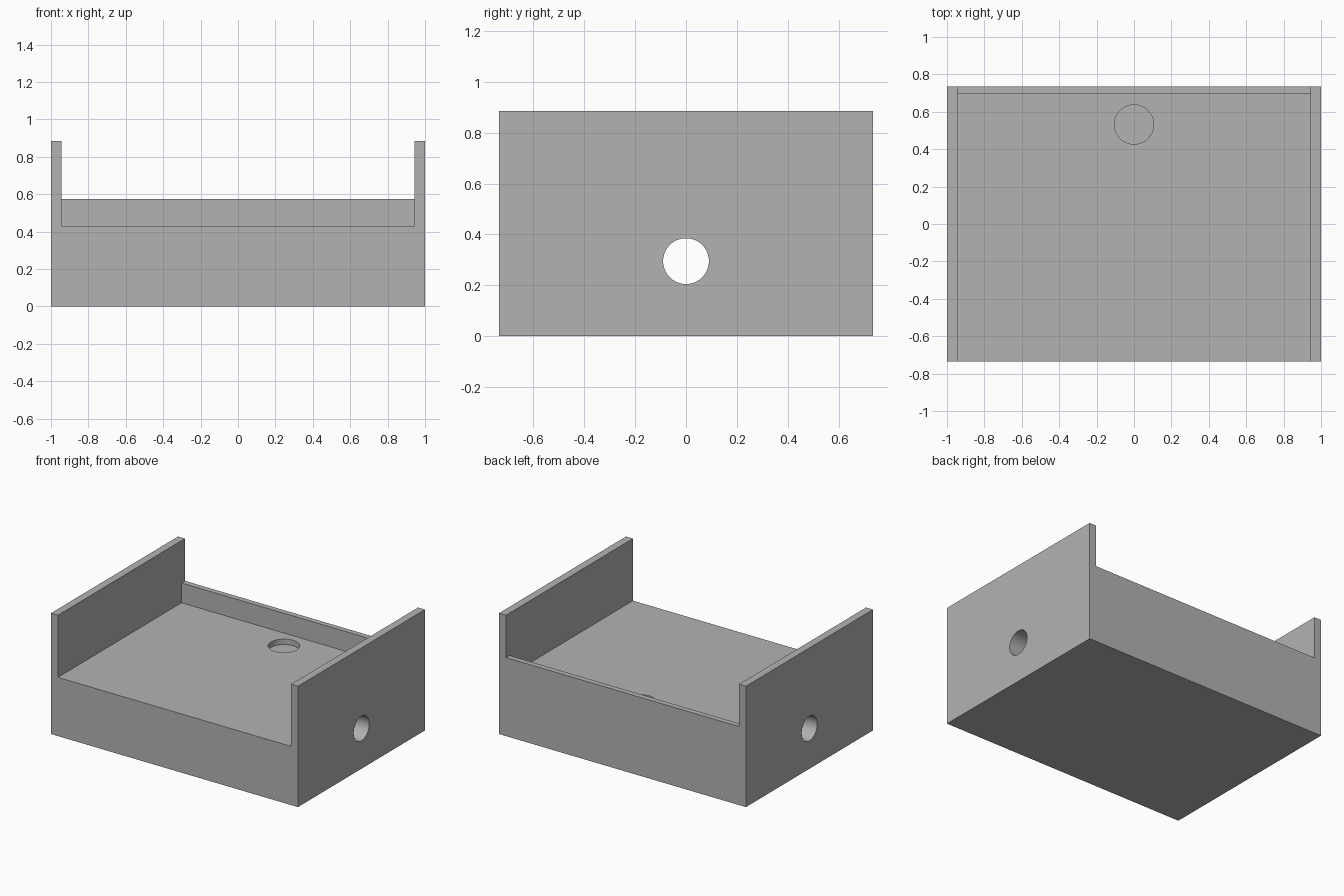
import bpy
import bmesh
import math
from mathutils import Vector

cube = bpy.data.objects.get("Cube")
if cube:
    bpy.data.objects.remove(cube, do_unlink=True)

# Overall sizes
WIDTH, DEPTH, HEIGHT = 2.0, 1.47, 0.885
INNER = 1.888            # clear width between the side walls
FLOOR, LIP = 0.43, 0.575  # heights of the bed and of the rear lip
LIP_FRONT = 0.695
BACK = DEPTH / 2

grey = bpy.data.materials.new("plain grey")
grey.use_nodes = True
colour = (0.45, 0.45, 0.45, 1)
grey.diffuse_color = colour
grey.node_tree.nodes["Principled BSDF"].inputs["Base Color"].default_value = colour


def prism_along_x(name, profile, width):
    """Extrude a (y, z) profile along x, centred on x = 0."""
    bm = bmesh.new()
    face = bm.faces.new([bm.verts.new((-width / 2, y, z)) for y, z in profile])
    swept = bmesh.ops.extrude_face_region(bm, geom=[face])["geom"]
    bmesh.ops.translate(bm, vec=Vector((width, 0, 0)),
                        verts=[v for v in swept if isinstance(v, bmesh.types.BMVert)])
    bmesh.ops.recalc_face_normals(bm, faces=bm.faces)
    mesh = bpy.data.meshes.new(name)
    bm.to_mesh(mesh)
    bm.free()
    obj = bpy.data.objects.new(name, mesh)
    bpy.context.collection.objects.link(obj)
    mesh.materials.append(grey)
    return obj


def cylinder(name, radius, length, location, rotation=(0, 0, 0)):
    bpy.ops.mesh.primitive_cylinder_add(vertices=64, radius=radius, depth=length,
                                        location=location, rotation=rotation)
    obj = bpy.context.object
    obj.name = name
    obj.data.materials.append(grey)
    return obj


# Solid block
tray = prism_along_x("tray_body", [(-BACK, 0), (BACK, 0), (BACK, HEIGHT), (-BACK, HEIGHT)], WIDTH)

# Cutters: bed opening with rear lip, side-to-side bore, shallow round recess
over = 0.2
opening = prism_along_x("bed_cutter", [
    (-BACK - over, FLOOR), (LIP_FRONT, FLOOR), (LIP_FRONT, LIP),
    (BACK + over, LIP), (BACK + over, HEIGHT + over), (-BACK - over, HEIGHT + over)], INNER)
bore = cylinder("bore_cutter", 0.09, WIDTH + over, (0, 0, 0.295), (0, math.pi / 2, 0))
recess_depth = 0.04
recess = cylinder("recess_cutter", 0.105, over, (0, 0.532, FLOOR - recess_depth + over / 2))

for cutter in (opening, bore, recess):
    mod = tray.modifiers.new(cutter.name, "BOOLEAN")
    mod.operation = "DIFFERENCE"
    mod.solver = "EXACT"
    mod.object = cutter
    bpy.context.view_layer.objects.active = tray
    bpy.ops.object.modifier_apply(modifier=mod.name)
    bpy.data.objects.remove(cutter, do_unlink=True)

# Smooth bores, crisp edges
bpy.ops.object.select_all(action="DESELECT")
tray.select_set(True)
bpy.context.view_layer.objects.active = tray
bpy.ops.object.shade_smooth_by_angle(angle=math.radians(30))
